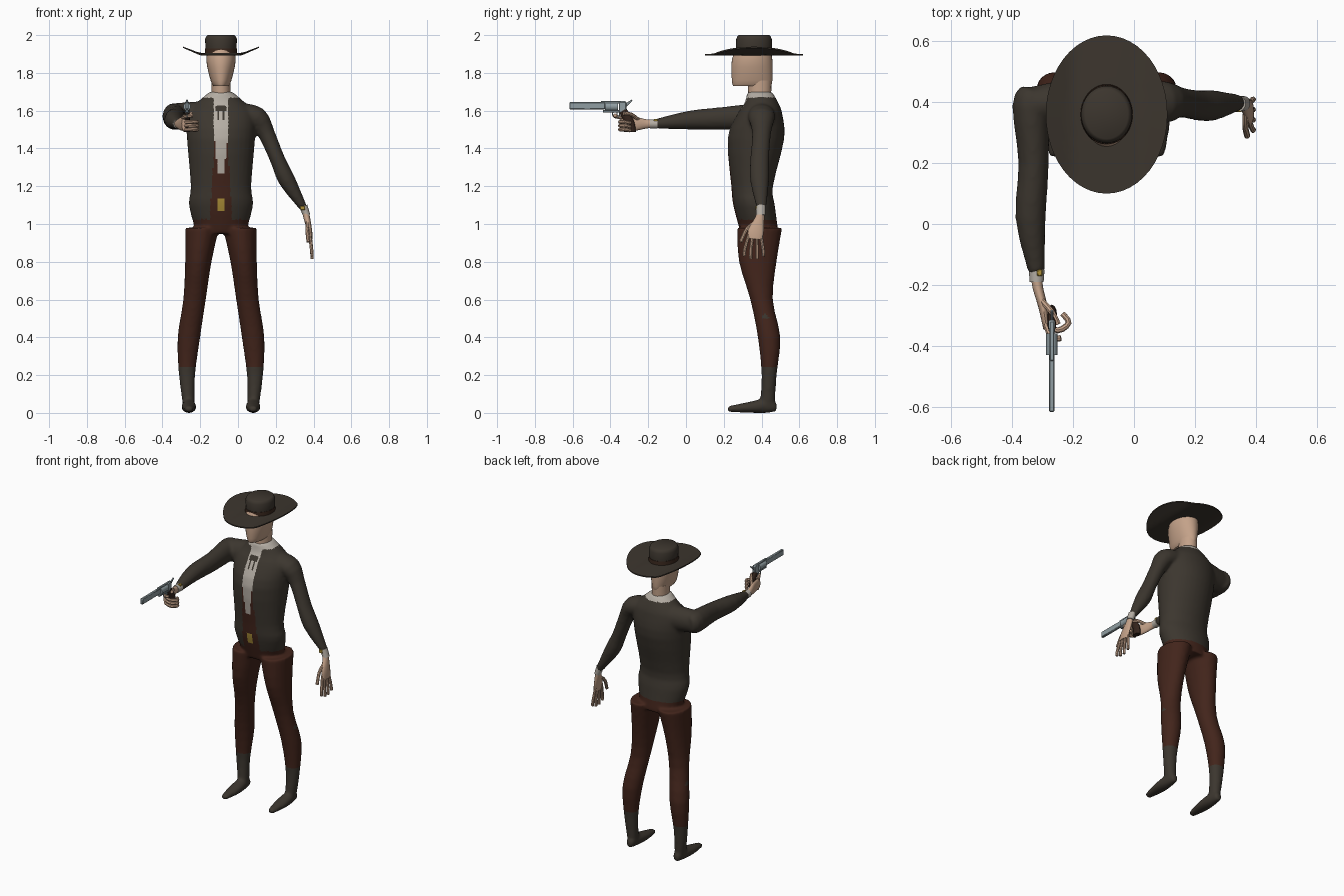
import bpy, bmesh, math
from mathutils import Vector

if "Cube" in bpy.data.objects:
    bpy.data.objects.remove(bpy.data.objects["Cube"])

MIDDLE = -.09  # middle plane of the body
SIDEWAYS, FORWARD, UP = Vector((1, 0, 0)), Vector((0, -1, 0)), Vector((0, 0, 1))


def material(name, red, green, blue):
    mat = bpy.data.materials.new(name)
    mat.use_nodes = True
    colour = (red, green, blue, 1)
    mat.diffuse_color = colour
    mat.node_tree.nodes["Principled BSDF"].inputs["Base Color"].default_value = colour
    return mat


coat = material("dark coat", .045, .037, .028)
trousers = material("brown trousers", .055, .018, .011)
shirt = material("off white shirt", .46, .42, .37)
skin = material("skin", .55, .36, .25)
felt = material("hat felt", .045, .036, .027)
ribbon = material("hat ribbon", .04, .02, .012)
brass = material("brass", .42, .28, .04)
steel = material("steel", .28, .34, .36)
wood = material("dark wood", .035, .018, .012)


def spread(rings, steps):
    """Insert smoothly interpolated rings between the given ones."""
    result = []
    last = len(rings) - 1
    for i in range(last):
        around = [rings[min(max(i + k, 0), last)] for k in (-1, 0, 1, 2)]
        for step in range(steps):
            t = step / steps
            result.append([b + t / 2 * (c - a + t * (2 * a - 5 * b + 4 * c - d + t * (3 * (b - c) + d - a)))
                           for a, b, c, d in zip(*around)])
    return result + [rings[last]]


def tube(bm, rings, across=SIDEWAYS, axis=None, sides=20, steps=3):
    """Closed loft of ellipses: x, y, z, half width along 'across', other half width."""
    rings = spread(rings, steps)
    centres = [Vector(ring[:3]) for ring in rings]
    loops = []
    for i, (centre, ring) in enumerate(zip(centres, rings)):
        along = axis or (centres[min(i + 1, len(rings) - 1)] - centres[max(i - 1, 0)]).normalized()
        u = (across - along * across.dot(along)).normalized()
        v = along.cross(u)
        angles = [math.tau * k / sides for k in range(sides)]
        loops.append([bm.verts.new(centre + u * ring[3] * math.cos(a) + v * ring[4] * math.sin(a))
                      for a in angles])
    for lower, upper in zip(loops, loops[1:]):
        for k in range(sides):
            n = (k + 1) % sides
            bm.faces.new((lower[k], lower[n], upper[n], upper[k]))
    bm.faces.new(reversed(loops[0]))
    bm.faces.new(loops[-1])


def stack(bm, rings, side=0, **options):
    """Upright loft placed relative to the middle plane; side mirrors the offset."""
    tube(bm, [(MIDDLE + side * offset, *rest) for offset, *rest in rings], axis=UP, **options)


def finish(name, bm, *materials):
    bmesh.ops.recalc_face_normals(bm, faces=bm.faces[:])
    mesh = bpy.data.meshes.new(name)
    bm.to_mesh(mesh)
    bm.free()
    for mat in materials:
        mesh.materials.append(mat)
    ob = bpy.data.objects.new(name, mesh)
    bpy.context.collection.objects.link(ob)
    bpy.ops.object.select_all(action='DESELECT')
    ob.select_set(True)
    bpy.context.view_layer.objects.active = ob
    bpy.ops.object.shade_smooth_by_angle(angle=math.radians(40))
    return ob


def loft(name, mat, rings, build=tube, **options):
    bm = bmesh.new()
    build(bm, rings, **options)
    return finish(name, bm, mat)


def finger(bm, *points, radius=.01):
    tube(bm, [(*point, radius, radius) for point in points], across=Vector((.3, .2, 1)), sides=8)


def box(name, mat, centre, size):
    bm = bmesh.new()
    bmesh.ops.create_cube(bm, size=1)
    bmesh.ops.scale(bm, vec=size, verts=bm.verts)
    bmesh.ops.translate(bm, vec=centre, verts=bm.verts)
    bmesh.ops.bevel(bm, geom=bm.edges[:], offset=min(size) / 5, segments=1, affect='EDGES')
    return finish(name, bm, mat)


# Clothed body: torso, legs, feet and sleeves fused into one skin
bm = bmesh.new()
stack(bm, [(0, .39, .95, .13, .1), (0, .36, 1.1, .17, .11), (0, .35, 1.2, .16, .11), (0, .37, 1.45, .18, .15),
           (0, .39, 1.58, .18, .12), (0, .4, 1.64, .13, .09), (0, .39, 1.7, .06, .065)], sides=32)
for side in (1, -1):
    stack(bm, [(.1, .39, .98, .09, .12), (.12, .38, .8, .07, .1), (.14, .4, .6, .06, .06),
               (.17, .44, .4, .06, .06), (.18, .44, .2, .043, .04), (.17, .43, .03, .03, .04)], side)
    foot_x = MIDDLE + side * .17
    tube(bm, [(foot_x, .48, .03, .02, .02), (foot_x, .44, .04, .03, .04), (foot_x, .34, .03, .04, .03),
              (foot_x, .22, .02, .02, .015)], axis=FORWARD)
tube(bm, [(.02, .4, 1.58, .07, .06), (.1, .4, 1.56, .07, .06), (.15, .4, 1.48, .05, .045),
          (.21, .39, 1.34, .05, .04), (.26, .39, 1.23, .05, .045), (.35, .4, 1.08, .025, .02)], across=FORWARD)
tube(bm, [(-.2, .41, 1.57, .07, .08), (-.34, .39, 1.57, .06, .07)], across=FORWARD)
tube(bm, [(-.33, .44, 1.57, .04, .05), (-.34, .39, 1.57, .06, .07), (-.33, .2, 1.56, .05, .06),
          (-.34, .02, 1.55, .05, .05), (-.32, -.16, 1.53, .027, .026)])
body = finish("clothed_body", bm)
remesh = body.modifiers.new("fuse", 'REMESH')
remesh.mode = 'VOXEL'
remesh.voxel_size = .0095
soften = body.modifiers.new("soften", 'SMOOTH')
soften.factor = .5
soften.iterations = 6
fused = bpy.data.meshes.new_from_object(body.evaluated_get(bpy.context.evaluated_depsgraph_get()))
body.modifiers.clear()
body.data = fused
garments = [coat, trousers, shirt, brass]
fused.materials.clear()
for mat in garments:
    fused.materials.append(mat)


def garment(point):
    """Cloth covering a point of the body."""
    off, height = abs(point.x - MIDDLE), point.z
    if off > .21 and height > .5:
        return coat
    if height > 1.67 and off < .09:
        return shirt
    if point.y < .36 and height > 1.02:
        if 1.07 < height < 1.14 and off < .018:
            return brass
        bow = 1.6 < height < 1.625 and off < .03
        tails = 1.55 < height < 1.6 and .008 < off < .02
        if height > 1.27 and off < min(.04, .015 + (height - 1.27) / 9):
            return coat if bow or tails else shirt
        if height < 1.5 and off < .06 - (height - 1.02) / 16:
            return trousers
    return trousers if .24 < height < 1.025 else coat


for face in fused.polygons:
    face.material_index = garments.index(garment(face.center))
    face.use_smooth = True

# Head and neck
loft("neck", skin, [(0, .39, 1.66, .05, .06), (0, .39, 1.76, .05, .063)], build=stack)
loft("head", skin, [(0, .35, 1.73, .04, .1), (0, .35, 1.76, .055, .107), (0, .35, 1.87, .078, .107),
                    (0, .36, 1.96, .06, .08)], build=stack, sides=32)

# Wide hat with upturned sides
bm = bmesh.new()
scales = [k / 8 for k in range(3, 9)]
under = [(0, .36, 1.893, .2 * s, .26 * s) for s in scales]
over = [(0, .36, 1.91 - .01 * s, .2 * s, .26 * s) for s in reversed(scales)]
stack(bm, under + over, sides=48, steps=1)
for vert in bm.verts:
    vert.co.z += max(0, abs(vert.co.x - MIDDLE) - .11) * .43
finish("hat_brim", bm, felt)
loft("hat_crown", felt, [(0, .36, 1.9, .08, .094), (0, .36, 1.98, .084, .094), (0, .36, 2, .07, .08)],
     build=stack, sides=40, steps=2)
loft("hat_ribbon", ribbon, [(0, .36, 1.9, .086, .1), (0, .36, 1.93, .084, .097)], build=stack, sides=40)

# Cuffs and links
loft("left_cuff", shirt, [(.346, .396, 1.095, .025, .022), (.364, .396, 1.045, .024, .019)], across=FORWARD)
loft("right_cuff", shirt, [(-.32, -.15, 1.53, .026, .025), (-.32, -.19, 1.53, .023, .024)])
box("left_cuff_link", brass, (.342, .374, 1.085), (.025, .012, .022))
box("right_cuff_link", brass, (-.31, -.16, 1.55), (.018, .022, .014))

# Relaxed left hand, fingers fanning downwards
bm = bmesh.new()
tube(bm, [(.355, .395, 1.07, .02, .017), (.365, .39, 1.03, .025, .017), (.38, .37, .96, .042, .013),
          (.385, .365, .92, .036, .01)], across=FORWARD)
for i in range(4):
    root, tip = .335 + .02 * i, .31 + .033 * i
    finger(bm, (.38, root, .95), (.39, tip, .86), (.392, tip, .815 if i in (1, 2) else .83), radius=.009)
finger(bm, (.367, .365, 1.01), (.366, .32, .97), (.372, .29, .905))
finish("left_hand", bm, skin)

# Right hand, three fingers wrapped around the grip and one on the trigger
bm = bmesh.new()
tube(bm, [(-.32, -.17, 1.53, .019, .021), (-.316, -.21, 1.53, .017, .024), (-.3, -.27, 1.53, .015, .036),
          (-.287, -.345, 1.53, .011, .034)])
for i in range(3):
    z = 1.54 - .02 * i
    finger(bm, (-.29, -.33, z), (-.25, -.35, z), (-.215, -.325, z), (-.235, -.295, z - .005))
finger(bm, (-.29, -.33, 1.56), (-.27, -.375, 1.57), (-.24, -.375, 1.575))
finger(bm, (-.305, -.25, 1.55), (-.27, -.29, 1.58), (-.25, -.33, 1.585))
finish("right_hand", bm, skin)

# Revolver
gun = -.27
box("gun_barrel", steel, (gun, -.523, 1.626), (.018, .19, .038))
box("gun_top_strap", steel, (gun, -.385, 1.645), (.014, .13, .012))
box("gun_lower_frame", steel, (gun, -.38, 1.597), (.016, .12, .014))
box("gun_rear_frame", steel, (gun, -.336, 1.618), (.022, .04, .06))
box("gun_trigger", steel, (gun, -.365, 1.583), (.005, .007, .024))
loft("gun_cylinder", steel, [(gun, -.43, 1.622, .019, .022), (gun, -.36, 1.622, .019, .022)], sides=12, steps=1)
loft("gun_hammer", steel, [(gun, -.325, 1.625, .005, .01), (gun, -.285, 1.655, .005, .004)], sides=8)
loft("gun_grip", wood, [(gun, -.335, 1.6, .014, .022), (gun, -.3, 1.54, .015, .025),
                        (gun, -.297, 1.487, .017, .032)], sides=12)
bpy.ops.mesh.primitive_torus_add(location=(gun, -.37, 1.582), rotation=(0, math.pi / 2, 0), major_radius=.019,
                                 minor_radius=.003, major_segments=20, minor_segments=6)
guard = bpy.context.object
guard.name = "gun_trigger_guard"
guard.data.materials.append(steel)
